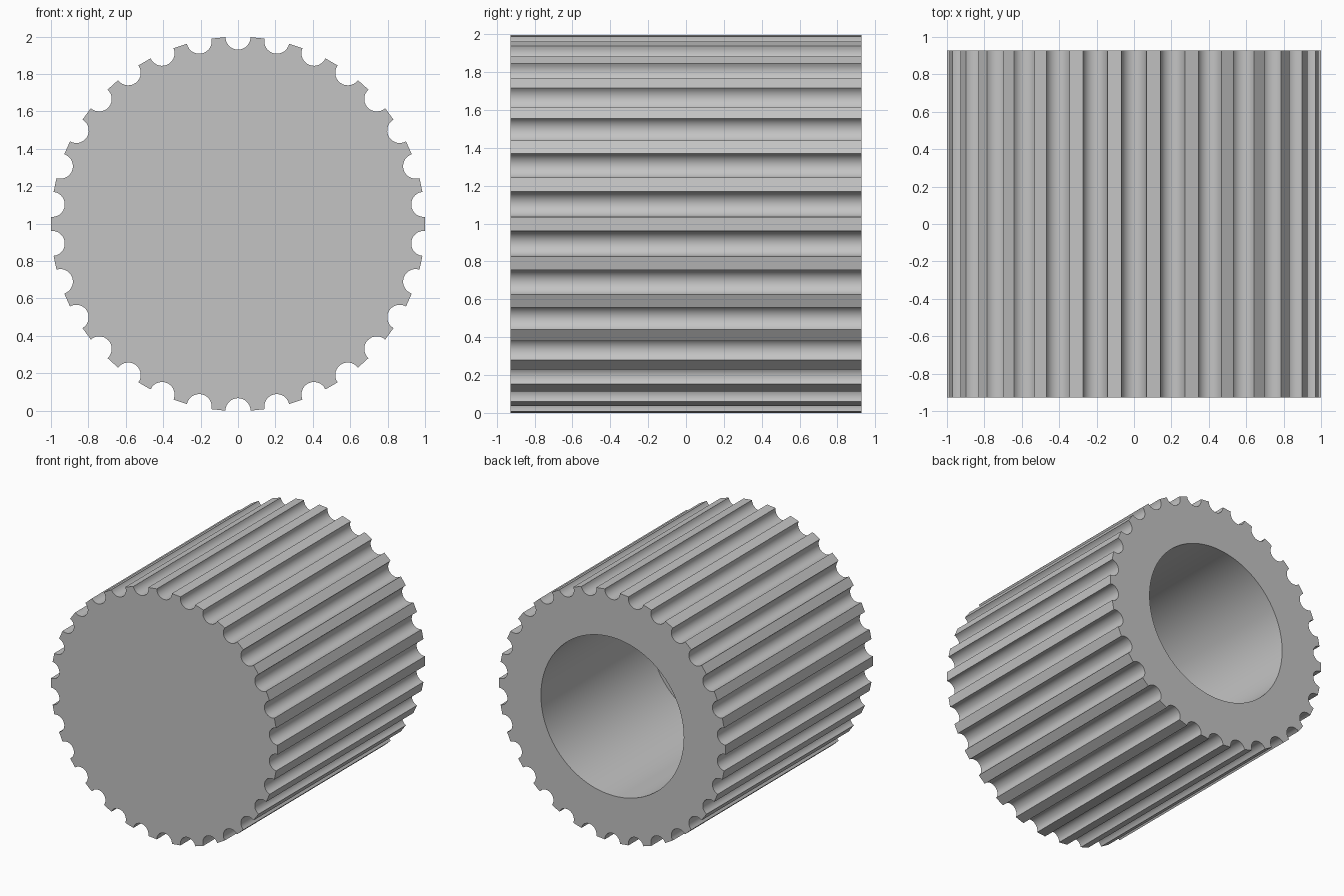
import bpy
import bmesh
from math import sin, cos, pi, radians

cube = bpy.data.objects.get("Cube")
if cube:
    bpy.data.objects.remove(cube, do_unlink=True)

GROOVES = 30          # flutes around the rim
STEPS = 14            # segments in each flute
FLUTE_R = 0.067       # flute radius
CENTRE_R = 0.9985     # distance of flute centres from the axis
HALF_LEN = 0.928
HOLE_R = 0.63
HOLE_DEPTH = 1.367
AXIS_Z = CENTRE_R

# Plain grey material
grey = bpy.data.materials.new("plain grey")
grey.use_nodes = True
colour = (0.55, 0.55, 0.55, 1)
grey.diffuse_color = colour
grey.node_tree.nodes["Principled BSDF"].inputs["Base Color"].default_value = colour

# Fluted outline and a matching round outline, one point to one point
outline, bore = [], []
for g in range(GROOVES):
    a = pi / 2 + 2 * pi * g / GROOVES
    for s in range(STEPS + 1):
        t = s / STEPS - 0.5
        depth = CENTRE_R - FLUTE_R * cos(pi * t)
        side = FLUTE_R * sin(pi * t)
        outline.append((depth * cos(a) - side * sin(a), depth * sin(a) + side * cos(a)))
        b = 2 * pi * (g + t * STEPS / (STEPS + 1)) / GROOVES + pi / 2
        bore.append((HOLE_R * cos(b), HOLE_R * sin(b)))

bm = bmesh.new()


def ring(points, y):
    return [bm.verts.new((x, y, z + AXIS_Z)) for x, z in points]


def bridge(a, b):
    for i in range(len(a)):
        j = (i + 1) % len(a)
        bm.faces.new((a[i], a[j], b[j], b[i]))


# Closed front, fluted side, back rim, blind bore
front = ring(outline, -HALF_LEN)
back = ring(outline, HALF_LEN)
rim = ring(bore, HALF_LEN)
floor = ring(bore, HALF_LEN - HOLE_DEPTH)
bm.faces.new(front)
for a, b in ((front, back), (back, rim), (rim, floor)):
    bridge(a, b)
bm.faces.new(floor)
bmesh.ops.recalc_face_normals(bm, faces=bm.faces)

mesh = bpy.data.meshes.new("fluted_knob")
bm.to_mesh(mesh)
bm.free()
mesh.materials.append(grey)
knob = bpy.data.objects.new("fluted_knob", mesh)
bpy.context.collection.objects.link(knob)

# Smooth flutes and bore, crisp edges
bpy.ops.object.select_all(action="DESELECT")
knob.select_set(True)
bpy.context.view_layer.objects.active = knob
bpy.ops.object.shade_smooth_by_angle(angle=radians(30))
